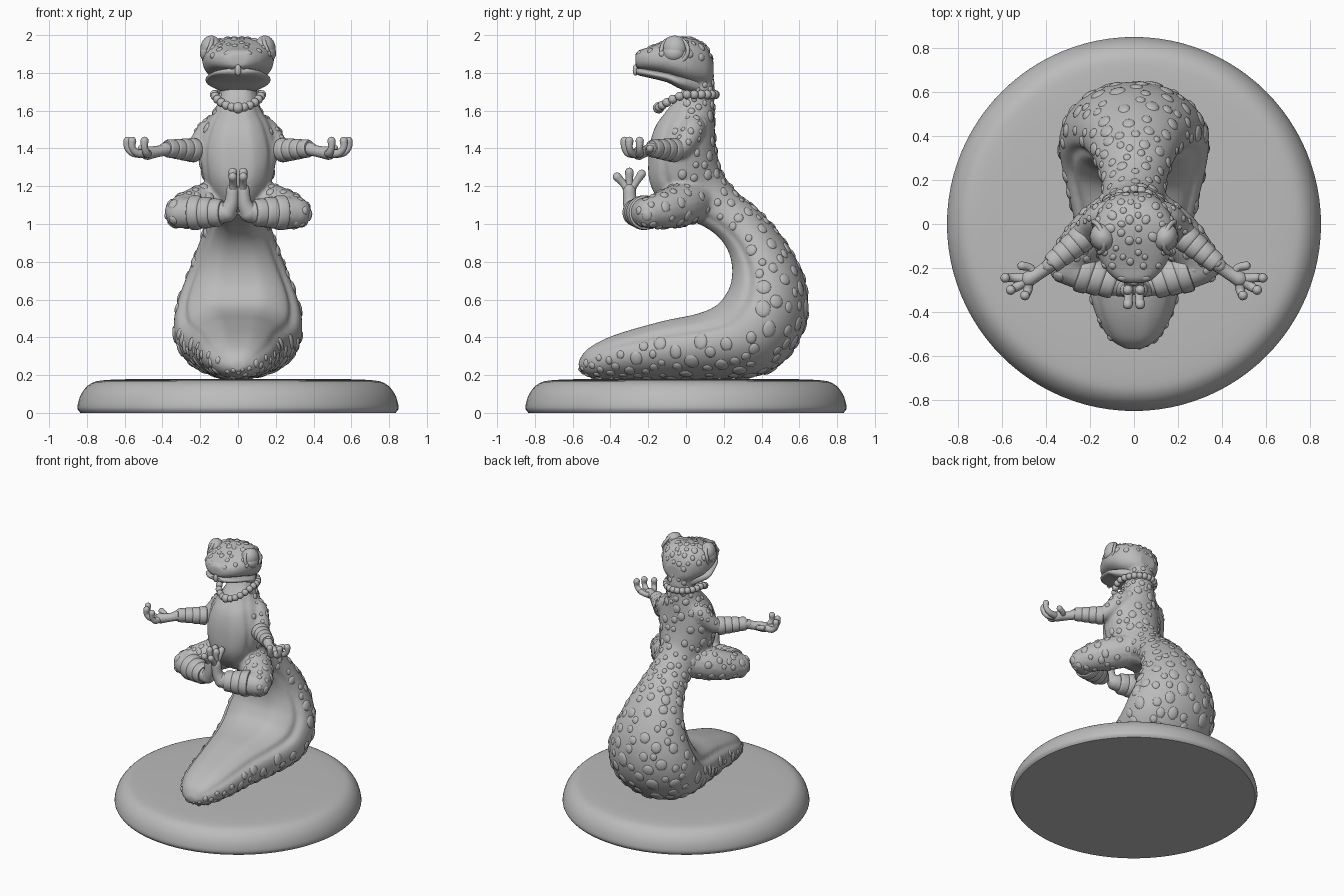
import bpy, bmesh, math, random
from mathutils import Vector, Matrix

random.seed(4)
if "Cube" in bpy.data.objects:
    bpy.data.objects.remove(bpy.data.objects["Cube"], do_unlink=True)

GREY = (0.5, 0.5, 0.5, 1)
clay = bpy.data.materials.new("clay grey")
clay.use_nodes = True
clay.diffuse_color = GREY
clay.node_tree.nodes["Principled BSDF"].inputs["Base Color"].default_value = GREY


def finish(bm, name, angle=50):
    bmesh.ops.recalc_face_normals(bm, faces=bm.faces)
    mesh = bpy.data.meshes.new(name)
    bm.to_mesh(mesh)
    bm.free()
    mesh.materials.append(clay)
    obj = bpy.data.objects.new(name, mesh)
    bpy.context.collection.objects.link(obj)
    bpy.ops.object.select_all(action='DESELECT')
    obj.select_set(True)
    bpy.context.view_layer.objects.active = obj
    bpy.ops.object.shade_smooth_by_angle(angle=math.radians(angle))
    return obj


def resample(rows, n):
    """Catmull-Rom interpolation of rows of numbers."""
    out = []
    for i in range(len(rows) - 1):
        a, b, c, d = (rows[min(max(k, 0), len(rows) - 1)] for k in range(i - 1, i + 3))
        for k in range(n):
            t = k / n
            out.append([q + t / 2 * (r - p + t * (2 * p - 5 * q + 4 * r - s + t * (3 * (q - r) + s - p)))
                        for p, q, r, s in zip(a, b, c, d)])
    return out + [list(rows[-1])]


def round_shape(a):
    return math.cos(a), math.sin(a)


def boxy_shape(a):
    return tuple(math.copysign(abs(w) ** 0.8, w) for w in round_shape(a))


def belly_shape(a):
    """Ellipse with a flattened belly panel edged by a groove."""
    c, s = round_shape(a)
    groove = 1 - 0.07 * math.exp(-((abs(c) - 0.5) / 0.08) ** 2) if c > 0 else 1
    return min(c, 0.93) * groove, s * groove


def loft(bm, sections, seg=16, shape=round_shape):
    """Skin rings (centre, u, v); returns (face, cosine, half width)."""
    outline = [shape(math.tau * j / seg) for j in range(seg)]
    rings = [[bm.verts.new(c + u * p + v * q) for p, q in outline] for c, u, v in sections]
    skin = []
    for lower, upper, sec in zip(rings, rings[1:], sections):
        for j in range(seg):
            k = (j + 1) % seg
            face = bm.faces.new((lower[j], lower[k], upper[k], upper[j]))
            skin.append((face, math.cos(math.tau * (j + 0.5) / seg), sec[2].length))
    bm.faces.new(rings[0][::-1])
    bm.faces.new(rings[-1])
    return skin


def tube(bm, rows, side=1, n=4, seg=16, dome=True):
    """Round limb through rows of x, y, z, radius."""
    rows = resample(rows, n)
    pts = [Vector((r[0] * side, r[1], r[2])) for r in rows]
    u, sections = Vector((0.3, 0.5, 0.8)), []
    for i, (p, row) in enumerate(zip(pts, rows)):
        t = (pts[min(i + 1, len(pts) - 1)] - pts[max(i - 1, 0)]).normalized()
        u = (u - t * u.dot(t)).normalized()
        ring = [(p, u * row[3], t.cross(u) * row[3])]
        if dome and i in (0, len(pts) - 1):
            sign = 1 if i else -1
            for a in (0.5, 1, 1.4):
                k = row[3] * math.cos(a)
                ring.append((p + t * sign * row[3] * math.sin(a), u * k, t.cross(u) * k))
            ring = ring[::sign]
        sections += ring
    return loft(bm, sections, seg)


def ball(bm, pos, size, rot=Matrix.Identity(3), seg=20, start=-1.5, steps=10):
    """Ellipsoid, or a dome when it starts at its equator."""
    pos = Vector(pos)
    x, y, z = (rot.col[i] * size[i] for i in range(3))
    angles = [start + (1.5 - start) * i / steps for i in range(steps + 1)]
    loft(bm, [(pos + z * math.sin(a), x * math.cos(a), y * math.cos(a)) for a in angles], seg)


def wrap(bm, a, b, r0, r1, bands, side):
    """Overlapping bandage bands between two points."""
    a, b = Vector(a), Vector(b)
    for i in range(bands):
        p, q = a.lerp(b, i / bands), a.lerp(b, (i + 1.1) / bands)
        r = r0 + (r1 - r0) * i / bands
        tube(bm, [(*p, r * 0.9), (*p.lerp(q, 0.15), r), (*p.lerp(q, 0.8), r * 0.97), (*q, r * 0.86)],
             side, n=3, seg=28, dome=False)


# Round plinth, turned from a profile
bm = bmesh.new()
plinth = resample([(0.835, 0), (0.85, 0.03), (0.83, 0.1), (0.78, 0.155), (0.7, 0.174), (0.5, 0.18)], 4)
loft(bm, [(Vector((0, 0, z)), Vector((r, 0, 0)), Vector((0, r, 0))) for r, z in plinth], 96)
finish(bm, "plinth")

# Tail and torso: outer y z, inner y z, half width
SPINE = [(-.565, .225, -.57, .27, .04), (-.5, .187, -.52, .345, .12), (-.35, .18, -.38, .42, .19),
         (-.1, .18, -.13, .495, .24), (.15, .18, .05, .535, .29), (.4, .2, .15, .58, .33),
         (.56, .32, .2, .64, .34), (.64, .5, .225, .7, .315), (.63, .7, .23, .78, .265),
         (.54, .89, .21, .86, .215), (.4, 1.06, .16, .93, .17), (.28, 1.16, .07, .99, .145),
         (.2, 1.26, -.1, 1.06, .155), (.17, 1.35, -.2, 1.2, .19), (.155, 1.45, -.21, 1.36, .205),
         (.15, 1.55, -.18, 1.5, .17), (.15, 1.64, -.11, 1.6, .115), (.15, 1.74, -.03, 1.7, .095),
         (.13, 1.84, -.02, 1.8, .1)]
body = bmesh.new()
sections = []
for oy, oz, iy, iz, w in resample(SPINE, 6):
    outer, inner = Vector((0, oy, oz)), Vector((0, iy, iz))
    sections.append(((outer + inner) / 2, (inner - outer) / 2, Vector((w, 0, 0))))
spotted = [(f, w) for f, c, w in loft(body, sections, 72, belly_shape) if c < 0.3]


def head_loft(bm, rows):
    """Rows of y, bottom z, top z, half width."""
    return loft(bm, [(Vector((0, y, (b + t) / 2)), Vector((0, 0, (t - b) / 2)), Vector((w, 0, 0)))
                     for y, b, t, w in resample(rows, 4)], 40, boxy_shape)


# Skull and snout
skull = head_loft(body, [(.145, 1.77, 1.86, .06), (.11, 1.74, 1.94, .12), (.03, 1.74, 1.985, .175),
                         (-.05, 1.765, 1.985, .19), (-.12, 1.79, 1.965, .175), (-.2, 1.81, 1.935, .135),
                         (-.25, 1.822, 1.92, .085), (-.268, 1.84, 1.9, .05)])
spotted += [(f, .11) for f, c, w in skull if c > 0.2 and f.calc_center_median().y > -.2]

# Arms and folded legs
for side in (1, -1):
    arm = tube(body, [(.08, .04, 1.53, .07), (.15, .03, 1.49, .068), (.215, -.02, 1.41, .055),
                      (.26, -.08, 1.39, .048), (.39, -.19, 1.4, .033)], side)
    thigh = tube(body, [(.06, .06, 1.13, .11), (.17, -.03, 1.1, .115), (.26, -.12, 1.075, .1),
                        (.305, -.19, 1.06, .085)], side)
    tube(body, [(.305, -.19, 1.06, .085), (.19, -.24, 1.06, .075), (.06, -.275, 1.06, .055)], side)
    spotted += [(f, .1) for f, c, w in arm if f.calc_center_median().z > 1.42]
    spotted += [(f, .16) for f, c, w in thigh if abs(f.calc_center_median().x) > .12]

# Raised round scales scattered over the back and limbs
bmesh.ops.recalc_face_normals(body, faces=body.faces)
scales, placed = bmesh.new(), []
for face, w in random.choices(spotted, [f.calc_area() / w for f, w in spotted], k=2200):
    pos, normal = face.calc_center_median(), face.normal.copy()
    r = 0.008 + w * random.uniform(0.05, 0.125)
    on_belly = normal.y < -0.6 and 1.2 < pos.z < 1.75
    if on_belly or any((pos - p).length < r + q + 0.006 for p, q in placed):
        continue
    placed.append((pos, r))
    turn = normal.to_track_quat('Z', 'Y').to_matrix()
    size = (r, r * random.uniform(1, 1.25), 0.008 + r * 0.12)
    ball(scales, pos - normal * 0.003, size, turn, seg=14, start=0, steps=3)
finish(scales, "skin_scales")

# Fuse the body into one soft skin
skin = finish(body, "body")
fuse = skin.modifiers.new("fuse", 'REMESH')
fuse.mode = 'VOXEL'
fuse.voxel_size = 0.012
fuse.use_smooth_shade = True
relax = skin.modifiers.new("relax", 'SMOOTH')
relax.factor, relax.iterations = 0.5, 3

# Lower jaw and tongue tip
bm = bmesh.new()
head_loft(bm, [(.08, 1.68, 1.78, .09), (-.03, 1.715, 1.79, .165), (-.1, 1.75, 1.805, .165),
               (-.2, 1.775, 1.82, .13), (-.25, 1.787, 1.825, .085), (-.266, 1.8, 1.82, .05)])
finish(bm, "lower_jaw")
bm = bmesh.new()
ball(bm, (0, -.268, 1.815), (.017, .014, .03))
finish(bm, "tongue")

for side, label in ((1, "left"), (-1, "right")):
    # Closed eye: upper lid over a smaller lower lid, with a rim
    bm = bmesh.new()
    tilt = Matrix.Rotation(side * -0.35, 3, 'Z')
    ball(bm, (side * .142, -.06, 1.928), (.056, .066, .07), tilt, seg=28)
    ball(bm, (side * .149, -.065, 1.904), (.052, .062, .05), tilt, seg=28)
    finish(bm, label + "_eye")
    bm = bmesh.new()
    rim = [(.17 + .015 * math.sin(a) - .03 * max(math.cos(a), 0), -.06 + .07 * math.sin(a),
            1.92 + .066 * math.cos(a), .011) for a in [math.tau * k / 16 for k in range(17)]]
    tube(bm, rim, side, n=2, seg=10)
    finish(bm, label + "_eye_rim")

    # Nostril
    bm = bmesh.new()
    ball(bm, (side * .05, -.243, 1.9), (.025, .018, .02))
    finish(bm, label + "_nostril")

    # Hand, palm up with curled fingers
    bm = bmesh.new()
    tube(bm, [(.36, -.17, 1.4, .035), (.42, -.215, 1.385, .03), (.48, -.25, 1.375, .036)], side)
    for x, y in ((.585, -.245), (.56, -.3), (.495, -.325)):
        tube(bm, [(.48, -.25, 1.375, .026), (.45 + (x - .45) * .75, -.24 + (y + .24) * .75, 1.375, .021),
                  (x, y, 1.405, .018), (x, y, 1.44, .022)], side)
    tube(bm, [(.45, -.24, 1.38, .022), (.47, -.2, 1.385, .018), (.51, -.19, 1.4, .02)], side)
    finish(bm, label + "_hand")

    # Foot standing upright with splayed toes
    bm = bmesh.new()
    tube(bm, [(.06, -.28, 1.06, .052), (.035, -.295, 1.11, .038), (.028, -.3, 1.18, .034)], side)
    for y, z in ((-.365, 1.25), (-.3, 1.275), (-.235, 1.265)):
        tube(bm, [(.027, -.3, 1.17, .026), (.025, (y - .3) / 2, 1.09 + z * .1, .019), (.028, y, z, .023)], side)
    finish(bm, label + "_foot")

    # Forearm and shin bandages
    bm = bmesh.new()
    wrap(bm, (.225, -.055, 1.39), (.375, -.18, 1.4), .064, .044, 4, side)
    finish(bm, label + "_forearm_wrap", 30)
    bm = bmesh.new()
    wrap(bm, (.25, -.215, 1.06), (.09, -.27, 1.06), .092, .066, 3, side)
    finish(bm, label + "_shin_wrap", 30)

# Bead necklace dipping at the chest
bm = bmesh.new()
BEADS = 24
for k in range(BEADS):
    a = math.tau * k / BEADS
    front = max(0, math.cos(a))
    ball(bm, (.125 * math.sin(a), .005 - .15 * math.cos(a), 1.685 - .07 * front ** 1.5),
         [.024 + .006 * (k == 0)] * 3, seg=16, steps=8)
finish(bm, "bead_necklace")
